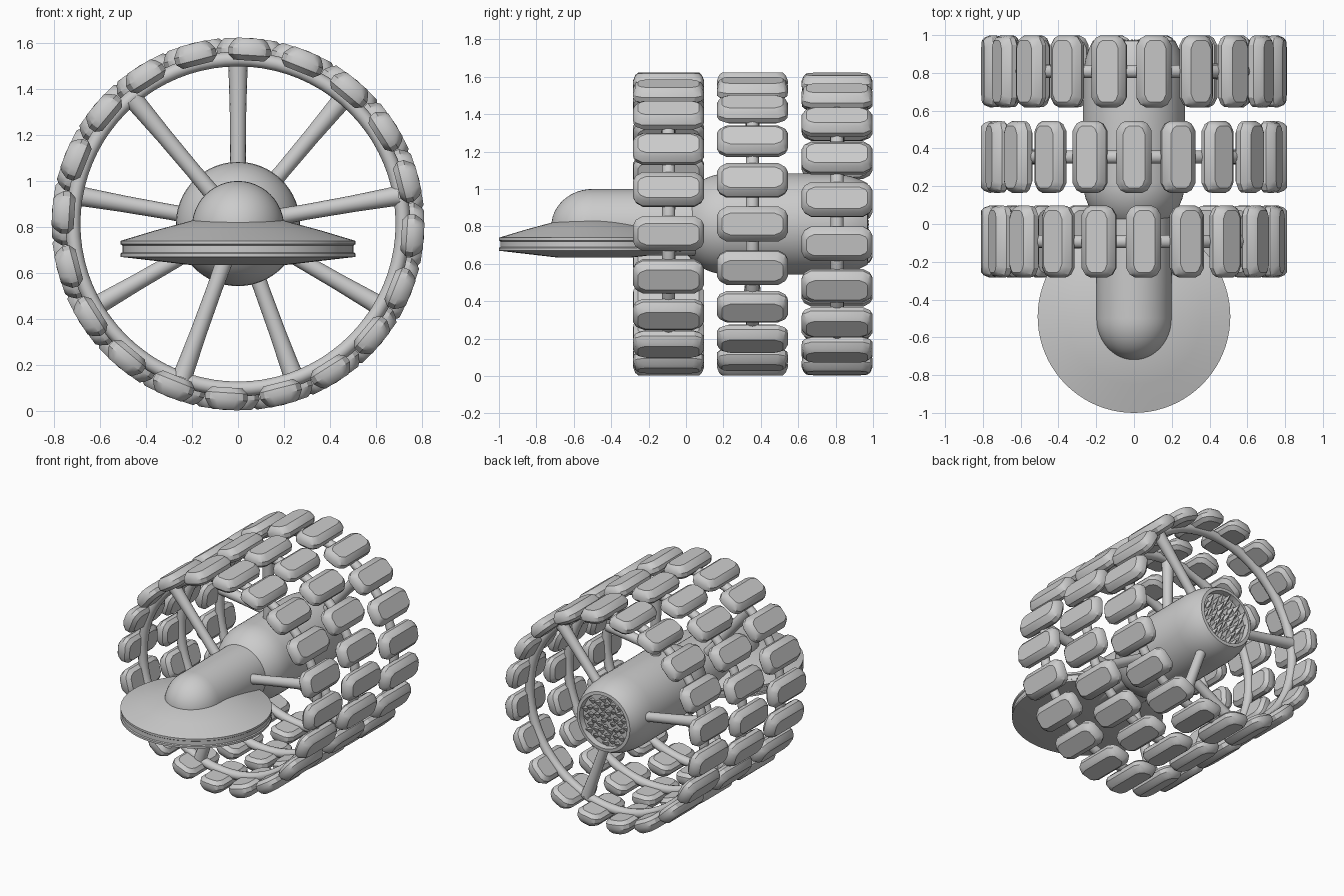
import bpy, bmesh, math, random
from mathutils import Matrix, Vector

if "Cube" in bpy.data.objects:
    bpy.data.objects.remove(bpy.data.objects["Cube"])

random.seed(4)
CZ = 0.813          # height of the wheel axis
TAU = 2 * math.pi


def finish(bm, name, angle=35):
    bmesh.ops.remove_doubles(bm, verts=bm.verts, dist=1e-5)
    bmesh.ops.recalc_face_normals(bm, faces=bm.faces)
    mesh = bpy.data.meshes.new(name)
    bm.to_mesh(mesh)
    bm.free()
    ob = bpy.data.objects.new(name, mesh)
    bpy.context.collection.objects.link(ob)
    bpy.ops.object.select_all(action='DESELECT')
    ob.select_set(True)
    bpy.context.view_layer.objects.active = ob
    bpy.ops.object.shade_smooth_by_angle(angle=math.radians(angle))
    return ob


def loft(bm, loops, caps=True):
    rows = [[bm.verts.new(p) for p in loop] for loop in loops]
    n = len(rows[0])
    for a, b in zip(rows, rows[1:]):
        for i in range(n):
            j = (i + 1) % n
            bm.faces.new((a[i], a[j], b[j], b[i]))
    if caps:
        bm.faces.new(rows[0][::-1])
        bm.faces.new(rows[-1])


def lathe(bm, profile, matrix, n=48):
    # profile of (radius, height) spun round the local z axis
    loft(bm, [[matrix @ Vector((r * math.cos(TAU * i / n), r * math.sin(TAU * i / n), h))
               for i in range(n)] for r, h in profile])


def dome(radius, start, length, steps=10):
    return [(max(0.002, radius * math.sin(math.pi / 2 * i / steps)),
             start - length * math.cos(math.pi / 2 * i / steps)) for i in range(steps + 1)]


# local z -> world +y, on a given height
def along_y(z):
    return Matrix.Translation((0, 0, z)) @ Matrix.Rotation(-math.pi / 2, 4, 'X')


# local z -> outwards in the wheel plane, local y stays world y
def radial(angle, y):
    a = math.radians(angle)
    return Matrix.Translation((0, y, CZ)) @ Matrix.Rotation(math.pi / 2 - a, 4, 'Y')


# main hull with recessed rear opening
bm = bmesh.new()
hull = dome(0.27, 0.22, 0.27) + [(0.27, 0.76), (0.266, 0.82), (0.255, 0.88), (0.238, 0.93),
                                 (0.218, 0.97), (0.195, 0.972), (0.19, 0.93), (0.002, 0.93)]
lathe(bm, hull, along_y(CZ), 64)
finish(bm, 'main_hull')

# neck with rounded nose, flattened underneath where it meets the saucer
bm = bmesh.new()
lathe(bm, dome(0.2, -0.5, 0.22, 12) + [(0.2, 0.1), (0.002, 0.1)], along_y(0.8), 48)
for v in bm.verts:
    v.co.z = max(v.co.z, 0.645)
bmesh.ops.dissolve_degenerate(bm, edges=bm.edges, dist=1e-4)
finish(bm, 'neck')

# saucer with grooved rim
bm = bmesh.new()
saucer = [(0.002, 0.634), (0.2, 0.634), (0.51, 0.67), (0.51, 0.685), (0.503, 0.69),
          (0.503, 0.72), (0.51, 0.725), (0.51, 0.74), (0.36, 0.785), (0.2, 0.828), (0.002, 0.832)]
lathe(bm, saucer, Matrix.Translation((0, -0.49, 0)), 80)
finish(bm, 'saucer', 25)

# tilted shards filling the rear opening
bm = bmesh.new()
for i in range(44):
    r = 0.18 * math.sqrt((i + 0.5) / 44)
    a = i * 2.39996
    m = (Matrix.Translation((r * math.cos(a), 0.945, CZ + r * math.sin(a)))
         @ Matrix.Rotation(random.uniform(-0.35, 0.35), 4, 'Y')
         @ Matrix.Rotation(-math.pi / 2 + 0.45, 4, 'X'))
    bmesh.ops.create_cone(bm, cap_ends=True, segments=4, radius1=0.027, radius2=0.003,
                          depth=0.07, matrix=m)
finish(bm, 'rear_shards')

# wheels: label, y position, first pod angle, first spoke angle
quarter = [(0.19, 0.045), (0.176, 0.072), (0.14, 0.093)]
foot = (quarter + [(-y, x) for y, x in quarter[::-1]]
        + [(-y, -x) for y, x in quarter] + [(y, -x) for y, x in quarter[::-1]])
# pod layers: distance from axis, scale along y, scale across
layers = [(0.712, 0.86, 0.72), (0.735, 0.99, 0.98), (0.765, 1.0, 1.0),
          (0.795, 0.94, 0.8), (0.809, 0.86, 0.62)]

for label, y, pod0, spoke0 in (('front', -0.093, -3.8, 10), ('middle', 0.355, 0, 90),
                               ('rear', 0.808, -8, 50)):
    # rim tube
    bm = bmesh.new()
    n, k = 80, 12
    loops = []
    for i in range(n + 1):
        m = radial(360 * i / n, y)
        loops.append([m @ Vector((0, 0.035 * math.sin(TAU * j / k),
                                  0.717 + 0.032 * math.cos(TAU * j / k))) for j in range(k)])
    loft(bm, loops, caps=False)
    finish(bm, label + '_rim', 60)

    # three spokes, slightly flared at the ends
    bm = bmesh.new()
    for s in range(3):
        lathe(bm, [(0.038, 0.1), (0.034, 0.3), (0.036, 0.5), (0.041, 0.66), (0.044, 0.71)],
              radial(spoke0 + 120 * s, y), 16)
    finish(bm, label + '_spokes')

    # twenty bevelled pods
    bm = bmesh.new()
    for p in range(20):
        m = radial(pod0 + 18 * p, y)
        loft(bm, [[m @ Vector((px * sx, py * sy, h)) for py, px in foot] for h, sy, sx in layers])
    finish(bm, label + '_pods', 28)
